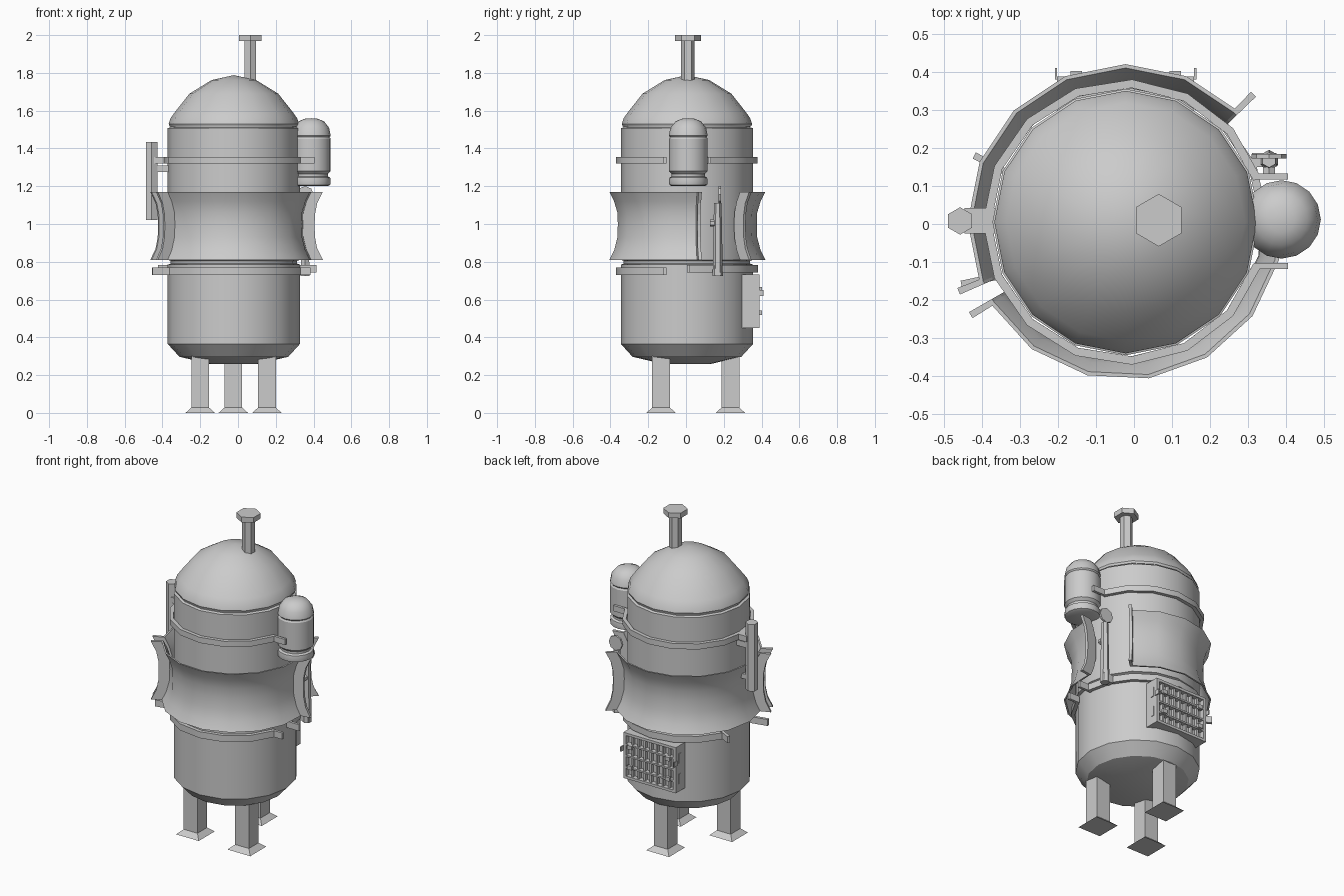
import bpy, bmesh, math
from math import cos, sin, radians
from mathutils import Vector

if "Cube" in bpy.data.objects:
    bpy.data.objects.remove(bpy.data.objects["Cube"])

CX, CY = -0.022, 0.005          # axis of the tank body


def finish(name, bm, smooth=True):
    bmesh.ops.remove_doubles(bm, verts=bm.verts, dist=1e-5)
    bmesh.ops.recalc_face_normals(bm, faces=bm.faces)
    me = bpy.data.meshes.new(name)
    bm.to_mesh(me)
    bm.free()
    ob = bpy.data.objects.new(name, me)
    bpy.context.collection.objects.link(ob)
    if smooth:
        bpy.context.view_layer.objects.active = ob
        ob.select_set(True)
        bpy.ops.object.shade_smooth_by_angle(angle=radians(30))
        ob.select_set(False)
    return ob


def sweep(name, pts, angles, full=False, c=(CX, CY), smooth=True):
    """Sweep (radius, z) points round a vertical axis; full = lathe, else capped arc."""
    bm = bmesh.new()
    rings = [[bm.verts.new((c[0] + r * cos(radians(a)), c[1] + r * sin(radians(a)), z))
              for r, z in pts] for a in angles]
    n, m = len(pts), len(rings)
    for i in range(m if full else m - 1):
        a, b = rings[i], rings[(i + 1) % m]
        for j in range(n - 1 if full else n):
            k = (j + 1) % n
            quad = [a[j], b[j], b[k], a[k]]
            bad = [p for p in (j, k) if pts[p][0] == 0]
            if len(bad) == 2:
                continue
            bm.faces.new(quad)
    if not full:
        bm.faces.new(rings[0])
        bm.faces.new(rings[-1])
    bmesh.ops.dissolve_degenerate(bm, edges=bm.edges, dist=1e-6)
    return finish(name, bm, smooth)


def lathe(name, pts, sides=16, c=(CX, CY), phase=0, smooth=True):
    return sweep(name, pts, [phase + i * 360 / sides for i in range(sides)], True, c, smooth)


def box(name, x, y, z, taper=1.0, rot=0.0):
    """Box from ranges; taper scales the top; rot turns about its centre."""
    bm = bmesh.new()
    bmesh.ops.create_cube(bm, size=1)
    mid = [(p[0] + p[1]) / 2 for p in (x, y, z)]
    for v in bm.verts:
        t = taper if v.co.z > 0 else 1
        px, py = v.co.x * (x[1] - x[0]) * t, v.co.y * (y[1] - y[0]) * t
        v.co = (mid[0] + px * cos(rot) - py * sin(rot),
                mid[1] + px * sin(rot) + py * cos(rot), mid[2] + v.co.z * (z[1] - z[0]))
    return finish(name, bm, False)


def rod(name, a, b, r, sides=6, r2=None, phase=0):
    """Prism between two points."""
    a, b = Vector(a), Vector(b)
    bm = bmesh.new()
    bmesh.ops.create_cone(bm, cap_ends=True, segments=sides, radius1=r,
                          radius2=r if r2 is None else r2, depth=(b - a).length)
    bmesh.ops.rotate(bm, verts=bm.verts, matrix=Vector((0, 0, 1)).rotation_difference(b - a).to_matrix())
    bmesh.ops.translate(bm, verts=bm.verts, vec=(a + b) / 2)
    return finish(name, bm, False)


# Tank body and domed lid
lathe("tank_body", [(0, .26), (.13, .26), (.288, .297), (.35, .365), (.35, .785), (.335, .79),
                    (.335, .805), (.35, .81), (.35, 1.507), (.335, 1.512), (.335, 1.52), (0, 1.52)])
lathe("tank_lid", [(0, 1.517), (.34, 1.517), (.345, 1.53), (.335, 1.56), (.314, 1.59), (.235, 1.69),
                   (.118, 1.762), (0, 1.788)])

# Flared wrap panels with radial end flanges
inner = [(.405, .81), (.38, .86), (.362, .93), (.36, 1.0), (.362, 1.06), (.38, 1.12), (.405, 1.17)]
outer = [(r + .01, z) for r, z in reversed(inner)]
lip = [(.475, 1.17), (.445, 1.11), (.433, 1.05), (.431, .99), (.433, .93), (.445, .87), (.475, .81)]
for side, start in (("front", 211), ("back", 45)):
    sweep(side + "_panel", inner + outer, [start + 22.5 * i for i in range(8)])
    for end, a in (("start", start), ("end", start + 157.5)):
        sweep(f"{side}_panel_flange_{end}", inner + lip, [a - 1.1, a + 1.1], smooth=False)

# Clamp bands with outward lugs
def band(name, a0, a1, z0, z1, n):
    sec = [(.353, z0), (.375, z0), (.375, z1), (.353, z1)]
    sweep(name, sec, [a0 + (a1 - a0) * i / n for i in range(n + 1)])


band("upper_band", 18, 342, 1.32, 1.355, 14)
band("lower_band_front", 203, 342, .73, .77, 6)
band("lower_band_back", 2, 155, .742, .782, 7)
box("upper_lug_front", (.315, .405), (-.118, -.102), (1.32, 1.355))
box("upper_lug_back", (.315, .405), (.117, .133), (1.32, 1.355))
box("lower_lug_front", (.315, .385), (-.118, -.102), (.73, .77))
box("lower_lug_right", (.32, .415), (.005, .021), (.742, .782))
box("lower_lug_left", (-.455, -.35), (-.156, -.138), (.73, .77), rot=radians(12))
box("lower_lug_left_back", (-.425, -.335), (.15, .168), (.742, .782), rot=radians(-28))

# Chimney with hexagonal cap
chim = (.065, .01)
lathe("chimney_pipe", [(0, 1.70), (.036, 1.70), (.036, 1.975), (0, 1.975)], 6, chim, 30, False)
lathe("chimney_cap", [(0, 1.968), (.069, 1.968), (.069, 2.0), (0, 2.0)], 6, chim, 30, False)

# Side bottle
lathe("side_bottle", [(0, 1.2), (.085, 1.2), (.1, 1.207), (.103, 1.225), (.1, 1.245), (.088, 1.252),
                      (.088, 1.265), (.103, 1.28), (.103, 1.45), (.097, 1.46), (.103, 1.468),
                      (.094, 1.51), (.068, 1.543), (.035, 1.557), (0, 1.56)], 16, (.388, .012))
box("bottle_mount", (.3, .37), (-.04, .06), (1.24, 1.44))

# Left hexagonal rod with its brackets
lathe("left_rod", [(0, 1.02), (.036, 1.02), (.036, 1.435), (0, 1.435)], 6, (-.457, .008), 30, False)
box("left_rod_bracket", (-.445, -.36), (-.01, .028), (1.275, 1.31))
box("left_rod_bracket_upper", (-.445, -.36), (-.025, .042), (1.32, 1.355))
box("left_rod_bracket_lower", (-.45, -.36), (-.01, .028), (1.08, 1.11))

# Right gauge: tapered post, disc, knob
rod("gauge_post", (.355, .168, .725), (.355, .168, 1.11), .027, 6, .02)
rod("gauge_disc", (.355, .172, 1.155), (.355, .184, 1.155), .046, 8)
rod("gauge_knob", (.355, .15, 1.005), (.355, .128, 1.005), .018, 6)
box("gauge_foot", (.31, .375), (.15, .186), (.73, .78))

# Rear vent: shallow box, frame, slats
VX = -.022
box("vent_back", (VX - .175, VX + .175), (.27, .358), (.455, .725))
for s, tag in ((-1, "left"), (1, "right")):
    xs = sorted((VX + s * .18, VX + s * .162))
    box("vent_frame_" + tag, xs, (.295, .388), (.45, .733))
    for z in (.53, .655):
        xo = sorted((VX + s * .18, VX + s * .184))
        box("vent_slot_" + tag, xo, (.342, .362), (z - .03, z + .03))
        box("vent_hinge_" + tag, (VX + s * .13 - .015, VX + s * .13 + .015), (.385, .402), (z - .012, z + .012))
    box("vent_ear_" + tag, sorted((VX + s * .18, VX + s * .186)), (.38, .41), (.62, .65))
box("vent_frame_top", (VX - .18, VX + .18), (.295, .388), (.717, .733))
box("vent_frame_bottom", (VX - .18, VX + .18), (.295, .388), (.45, .466))
for i in range(7):
    x = VX + (i - 3) * .042
    box("vent_slat", (x - .006, x + .006), (.355, .378), (.46, .722))
for z in (.52, .59, .66):
    box("vent_bar", (VX - .17, VX + .17), (.355, .386), (z - .005, z + .005))

# Three legs with flared feet
for name, x, y in (("front_left", -.2, -.132), ("front_right", .153, -.132), ("back", -.025, .235)):
    box(name + "_leg", (x - .047, x + .047), (y - .047, y + .047), (.02, .31))
    box(name + "_foot", (x - .078, x + .078), (y - .078, y + .078), (0, .028), taper=.6)
